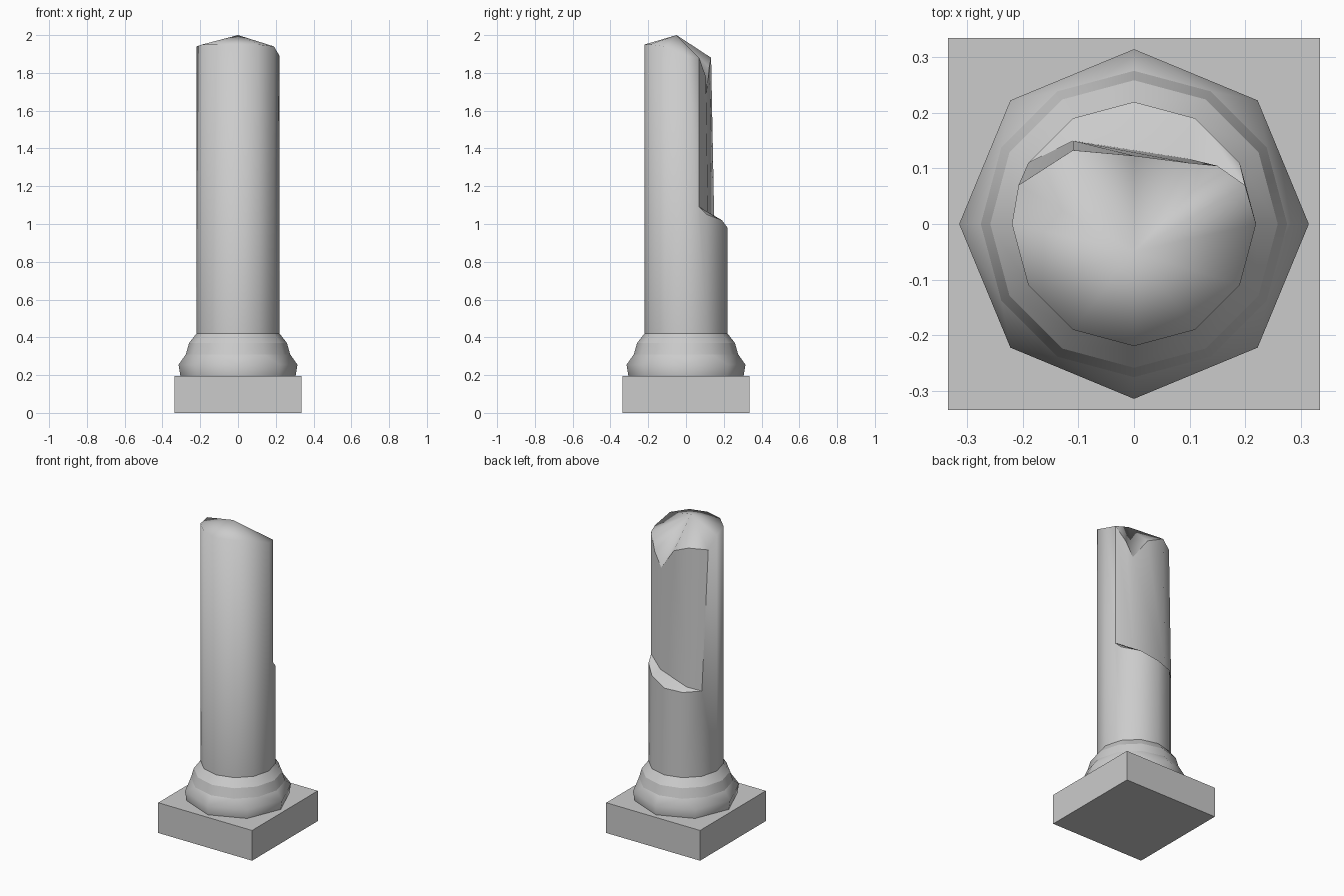
import bpy, bmesh, math
from mathutils import Vector

default = bpy.data.objects.get("Cube")
if default:
    bpy.data.objects.remove(default, do_unlink=True)

stone = bpy.data.materials.new("grey_stone")
stone.use_nodes = True
colour = (0.6, 0.6, 0.6, 1)
stone.diffuse_color = colour
stone.node_tree.nodes["Principled BSDF"].inputs["Base Color"].default_value = colour


def finish(bm, name):
    bmesh.ops.recalc_face_normals(bm, faces=bm.faces)
    mesh = bpy.data.meshes.new(name)
    bm.to_mesh(mesh)
    bm.free()
    mesh.materials.append(stone)
    obj = bpy.data.objects.new(name, mesh)
    bpy.context.collection.objects.link(obj)
    return obj


def ring(bm, sides, radius, z):
    step = math.tau / sides
    return [bm.verts.new((radius * math.cos(i * step), radius * math.sin(i * step), z))
            for i in range(sides)]


def loop_edges(bm, verts):
    edges = []
    for a, b in zip(verts, verts[1:] + verts[:1]):
        edges.append(bm.edges.get((a, b)) or bm.edges.new((a, b)))
    return edges


# Square plinth
bm = bmesh.new()
bmesh.ops.create_cube(bm, size=1)
bmesh.ops.scale(bm, vec=(0.67, 0.67, 0.195), verts=bm.verts)
bmesh.ops.translate(bm, vec=(0, 0, 0.0975), verts=bm.verts)
finish(bm, "plinth")

# Moulded base: octagonal foot blending into twelve-sided bands
bm = bmesh.new()
profile = [(8, 0.305, 0.195), (8, 0.315, 0.255), (12, 0.276, 0.31),
           (12, 0.259, 0.37), (12, 0.22, 0.42)]
rings = [ring(bm, *p) for p in profile]
loops = [loop_edges(bm, r) for r in rings]
for low, high in zip(loops, loops[1:]):
    bmesh.ops.bridge_loops(bm, edges=low + high)
bm.faces.new(rings[0])
bm.faces.new(rings[-1])
for f in bm.faces:
    f.smooth = len(f.verts) < 5
for loop in (loops[0], loops[2], loops[3], loops[4]):
    for e in loop:
        e.smooth = False
finish(bm, "base_moulding")

# Broken shaft: each corner rises to its own height
bm = bmesh.new()
heights = [1.89, 1.05, 1.02, 0.98, 0.97, 0.97, 1.94, 1.95, 1.95, 1.95, 1.95, 1.94]
bottom = ring(bm, 12, 0.22, 0.42)
top = ring(bm, 12, 0.22, 0)
for v, h in zip(top, heights):
    v.co.z = h


def point(x, y, z):
    return bm.verts.new(Vector((x, y, z)))


left_low, left_top = point(0.2, 0.07, 1.09), point(0.2, 0.07, 1.88)
right_top = point(-0.208, 0.07, 1.87)
wall_left, wall_right = point(0.1, 0.117, 1.035), point(-0.11, 0.15, 0.99)
chip, notch = point(0.15, 0.105, 1.78), point(0.1, 0.11, 1.69)
crest, corner = point(0, 0.123, 1.83), point(-0.11, 0.133, 1.88)
peak = point(0, -0.05, 2)

# Outer sides, with extra corners where the break meets the shaft
extra = {0: [left_low, left_top], 5: [right_top]}
outer = []
for i in range(12):
    j = (i + 1) % 12
    mid = extra.get(i, [])
    outer.append(bm.faces.new([bottom[i], bottom[j], top[j]] + mid + [top[i]]))

# Sloping ledge of the break
ledge = [bm.faces.new(f) for f in (
    (left_low, top[1], top[2]), (left_low, top[2], wall_left),
    (wall_left, top[2], top[3]), (wall_left, top[3], wall_right),
    (wall_right, top[3], top[4]), (wall_right, top[4], top[5]))]

# Upright broken wall
wall = [bm.faces.new(f) for f in (
    (left_low, wall_left, notch, chip, left_top),
    (wall_left, wall_right, corner, crest, notch),
    (wall_right, top[5], right_top, corner))]

# Worn crown fanned around the peak
rim = top[6:] + [top[0], left_top, chip, notch, crest, corner, right_top]
crown = [bm.faces.new((a, b, peak)) for a, b in zip(rim, rim[1:] + rim[:1])]
floor = bm.faces.new(bottom)

for group in (outer, ledge, wall, crown):
    for f in group:
        f.smooth = True
broken = set(ledge + wall + [floor])
for e in bm.edges:
    faces = e.link_faces
    if len({f in broken for f in faces}) > 1 or len({f in wall for f in faces}) > 1:
        e.smooth = False
finish(bm, "broken_shaft")
